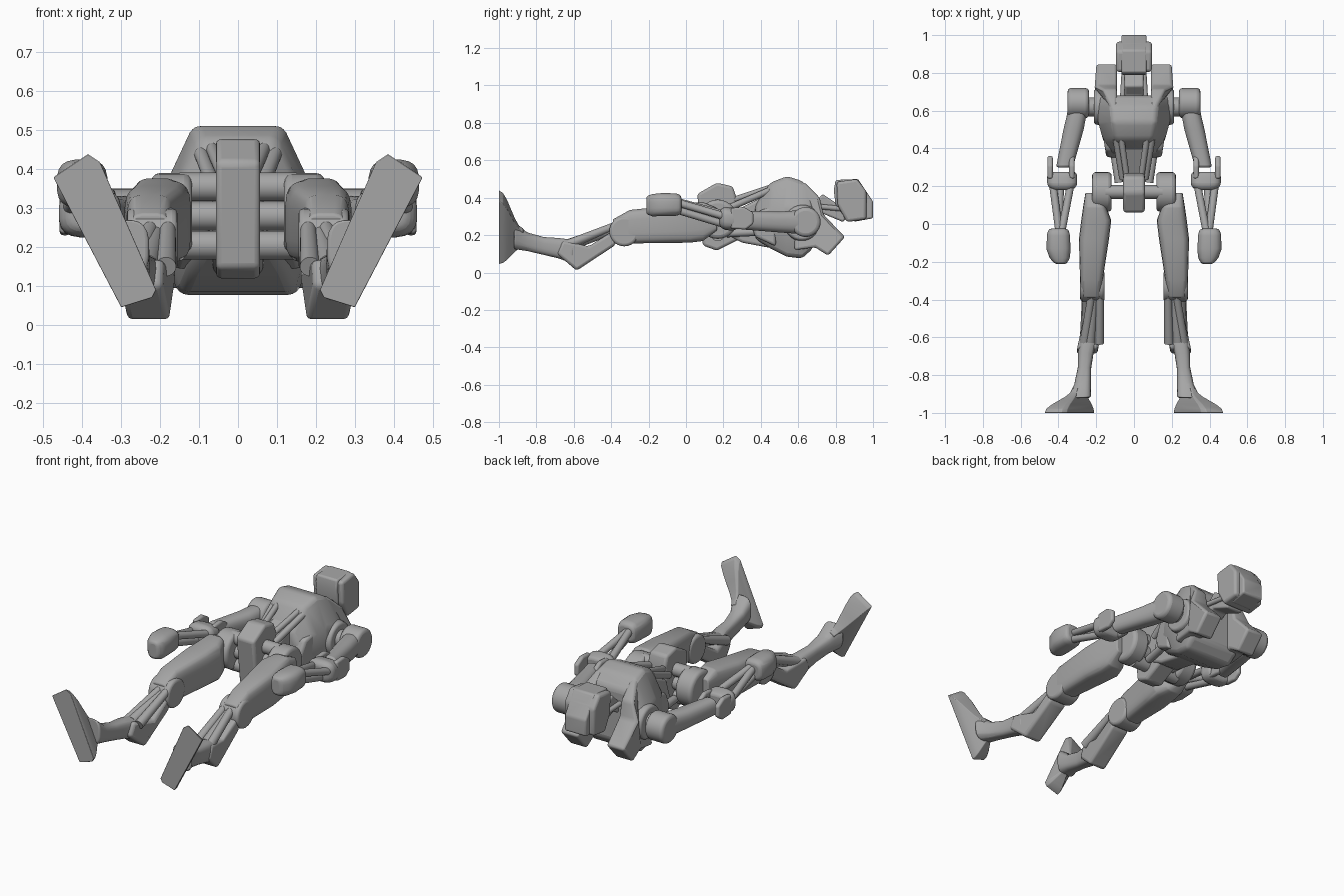
import bpy, bmesh, math
from mathutils import Vector

cube = bpy.data.objects.get("Cube")
if cube:
    bpy.data.objects.remove(cube, do_unlink=True)

grey = bpy.data.materials.new("mid_grey")
grey.use_nodes = True
grey.diffuse_color = (.38, .38, .38, 1)
grey.node_tree.nodes["Principled BSDF"].inputs["Base Color"].default_value = grey.diffuse_color


def skin(name, rings, bevel, mirror):
    """Join equal-length rings into a closed body, softly bevelled and optionally mirrored."""
    bm = bmesh.new()
    loops = [[bm.verts.new(point) for point in ring] for ring in rings]
    for near, far in zip(loops, loops[1:]):
        for i in range(len(near)):
            bm.faces.new((near[i - 1], near[i], far[i], far[i - 1]))
    bm.faces.new(reversed(loops[0]))
    bm.faces.new(loops[-1])
    bmesh.ops.recalc_face_normals(bm, faces=bm.faces)
    mesh = bpy.data.meshes.new(name)
    bm.to_mesh(mesh)
    bm.free()
    mesh.materials.append(grey)
    body = bpy.data.objects.new(name, mesh)
    bpy.context.collection.objects.link(body)
    bpy.ops.object.select_all(action="DESELECT")
    bpy.context.view_layer.objects.active = body
    body.select_set(True)
    bpy.ops.object.shade_smooth_by_angle(angle=math.radians(40))
    if bevel:
        edges = body.modifiers.new("soft_edges", "BEVEL")
        edges.width, edges.segments, edges.angle_limit = bevel, 3, math.radians(25)
    if mirror:
        body.modifiers.new("other_side", "MIRROR")


def keep(x, y, z):
    """Default prism shape: straight sides."""
    return x


def prism(name, inner, outer, profile, bevel=.015, mirror=False, shape=keep):
    """Extrude a side (y, z) profile across x; shape adjusts each x."""
    rings = [[(shape(x, y, z), y, z) for y, z in profile] for x in (inner, outer)]
    skin(name, rings, bevel, mirror)


def plate(name, half_width, profile, bevel=.015):
    """Central prism, symmetric about the middle plane."""
    prism(name, -half_width, half_width, profile, bevel)


def loft(name, stations, power=3, sides=20):
    """Mirrored limb from rounded-box sections (y, x, z, half width, half height)."""
    def rounded(value):
        return math.copysign(abs(value) ** (2 / power), value)

    angles = [math.tau * (i + .5) / sides for i in range(sides)]
    rings = []
    for y, x, z, width, height in stations:
        rings.append([(x + width * rounded(math.cos(a)), y, z + height * rounded(math.sin(a))) for a in angles])
    skin(name, rings, bevel=.012, mirror=True)


def rod(name, start, end, radius, end_radius=None, bevel=0, sides=28):
    """Mirrored round bar between two points."""
    start, end = Vector(start), Vector(end)
    turn = (end - start).to_track_quat("Z", "Y")
    angles = [math.tau * i / sides for i in range(sides)]
    rings = []
    for centre, r in ((start, radius), (end, end_radius or radius)):
        rings.append([centre + turn @ Vector((r * math.cos(a), r * math.sin(a), 0)) for a in angles])
    skin(name, rings, bevel, mirror=True)


def drum(name, inner, outer, y, z, radius, bevel=.015):
    """Pair of cylinders lying across the body."""
    rod(name, (inner, y, z), (outer, y, z), radius, bevel=bevel)


def chest_section(y, bottom, top, width):
    """Eight-sided section, widest around the middle."""
    low = bottom + .3 * (top - bottom)
    high = bottom + .62 * (top - bottom)
    half = [(.75 * width, bottom), (width, low), (width, high), (.6 * width, top)]
    return [(x, y, z) for x, z in half] + [(-x, y, z) for x, z in reversed(half)]


# Torso with shoulder plates beside the neck notch
chest = [(.37, .18, .36, .125), (.45, .13, .48, .165), (.54, .085, .515, .19), (.62, .075, .49, .2), (.68, .13, .43, .2)]
skin("torso", [chest_section(*station) for station in chest], bevel=.02, mirror=False)


def lean_in(x, y, z):
    return x - max(0, z - .33) / 2 if x > .1 else x


def narrow_to_waist(x, y, z):
    return x - max(0, .45 - y) / 5


prism("shoulder_plates", .09, .2,
      [(.58, .5), (.64, .475), (.715, .4), (.735, .31), (.85, .19), (.76, .09), (.69, .135), (.58, .12)],
      mirror=True, shape=lean_in)
prism("rib_flaps", .09, .165, [(.48, .36), (.39, .33), (.35, .25), (.37, .19), (.48, .14)],
      mirror=True, shape=narrow_to_waist)

# Abdomen core with slanting struts
plate("abdomen", .065, [(.46, .43), (.26, .33), (.22, .2), (.3, .16), (.46, .13)])
rod("front_struts", start=(.095, .45, .44), end=(.06, .24, .35), radius=.018)
rod("side_struts", start=(.07, .47, .46), end=(.04, .26, .39), radius=.016)
rod("rear_struts", start=(.11, .42, .22), end=(.08, .22, .21), radius=.022)

# Pelvis plate and hip joints
plate("pelvis", .057, [(.06, .42), (.165, .48), (.25, .46), (.27, .4), (.265, .27), (.29, .18), (.165, .117), (.09, .145)])
for level, height in (("lower", .205), ("middle", .28), ("upper", .355)):
    drum(level + "_hip_axles", .03, .15, y=.17, z=height, radius=.037, bevel=0)
drum("hip_drums", .118, .222, y=.17, z=.285, radius=.105, bevel=.02)

# Neck and head
plate("neck", .05, [(.6, .38), (.68, .37), (.73, .42), (.88, .32), (.84, .27), (.72, .32), (.6, .26)], bevel=.01)
rod("neck_cables", start=(.062, .64, .36), end=(.05, .84, .34), radius=.014)
plate("head", .095, [(.805, .485), (.915, .5), (.965, .435), (.965, .285), (.86, .27), (.81, .36)])
plate("head_crest", .067, [(.79, .44), (.8, .495), (.92, .5), (1, .38), (1, .29), (.9, .272), (.8, .36)], bevel=.01)

# Shoulders and upper arms
rod("shoulder_rings", start=(.15, .62, .265), end=(.212, .62, .265), radius=.105, end_radius=.09, bevel=.01)
drum("shoulder_axles", .18, .26, y=.62, z=.27, radius=.05, bevel=0)
drum("shoulder_drums", .238, .352, y=.64, z=.27, radius=.08, bevel=.02)
loft("upper_arms", [(.66, .3, .27, .045, .05), (.58, .303, .27, .052, .062),
                    (.5, .32, .27, .054, .056), (.3, .368, .28, .045, .05)], power=2.6)

# Elbows: block with two prongs
loft("elbow_blocks", [(.275, .38, .285, .075, .052), (.25, .38, .285, .08, .062),
                      (.205, .38, .29, .08, .062), (.18, .38, .29, .055, .045)])
for side, x in (("inner", .315), ("outer", .43)):
    prism(side + "_elbow_prongs", x, x + .028, [(.24, .235), (.24, .345), (.31, .35), (.36, .32), (.36, .26), (.32, .23)],
          bevel=.01, mirror=True)

# Forearm bars and hands
rod("outer_forearm_bars", start=(.43, .21, .3), end=(.395, -.05, .375), radius=.02)
rod("inner_forearm_bars", start=(.335, .21, .31), end=(.385, -.05, .38), radius=.02)
rod("lower_forearm_bars", start=(.39, .2, .26), end=(.4, -.05, .335), radius=.02)
loft("hands", [(-.025, .4, .363, .05, .048), (-.05, .4, .363, .06, .061), (-.13, .4, .363, .065, .062),
               (-.18, .393, .36, .054, .06), (-.212, .388, .36, .03, .048)])

# Thighs and knees
loft("thighs", [(.165, .235, .285, .022, .06), (.09, .208, .273, .062, .105), (.02, .2, .265, .08, .106),
                (-.08, .212, .258, .08, .1), (-.3, .226, .245, .06, .09), (-.39, .226, .22, .052, .065)], power=4)
drum("knee_drums", .155, .285, y=-.33, z=.22, radius=.08)


# Shins with a pointed heel, and pistons along the top
def splay_at_heel(x, y, z):
    return x + .03 * min(1, max(0, 8 * (-.55 - y)))


prism("shins", .165, .275, [(-.34, .26), (-.41, .21), (-.52, .14), (-.66, .17), (-.69, .1), (-.585, .01), (-.38, .145)],
      mirror=True, shape=splay_at_heel)
rod("inner_shin_pistons", start=(.18, -.38, .25), end=(.185, -.63, .15), radius=.02, end_radius=.026)
rod("outer_shin_pistons", start=(.225, -.38, .25), end=(.262, -.63, .15), radius=.02, end_radius=.026)
rod("calf_links", start=(.21, -.36, .24), end=(.235, -.62, .15), radius=.025, end_radius=.032)

# Ankles flowing into the upright feet
loft("ankles", [(-.6, .24, .11, .05, .065), (-.68, .255, .13, .042, .055), (-.76, .262, .142, .036, .048),
                (-.85, .272, .165, .045, .05), (-.92, .29, .2, .062, .075)])
sole = [(.475, .38), (.385, .44), (.355, .42), (.21, .09), (.22, .07), (.3, .045)]
hub = Vector((.275, .165))
feet = []
for step in range(7):
    t = step / 6
    flare = .63 + .37 * math.cos(math.pi * t)
    outline = [hub.lerp(Vector(corner), flare) for corner in sole]
    feet.append([(point.x, -1 + .13 * t, point.y) for point in outline])
skin("feet", feet, bevel=.008, mirror=True)
